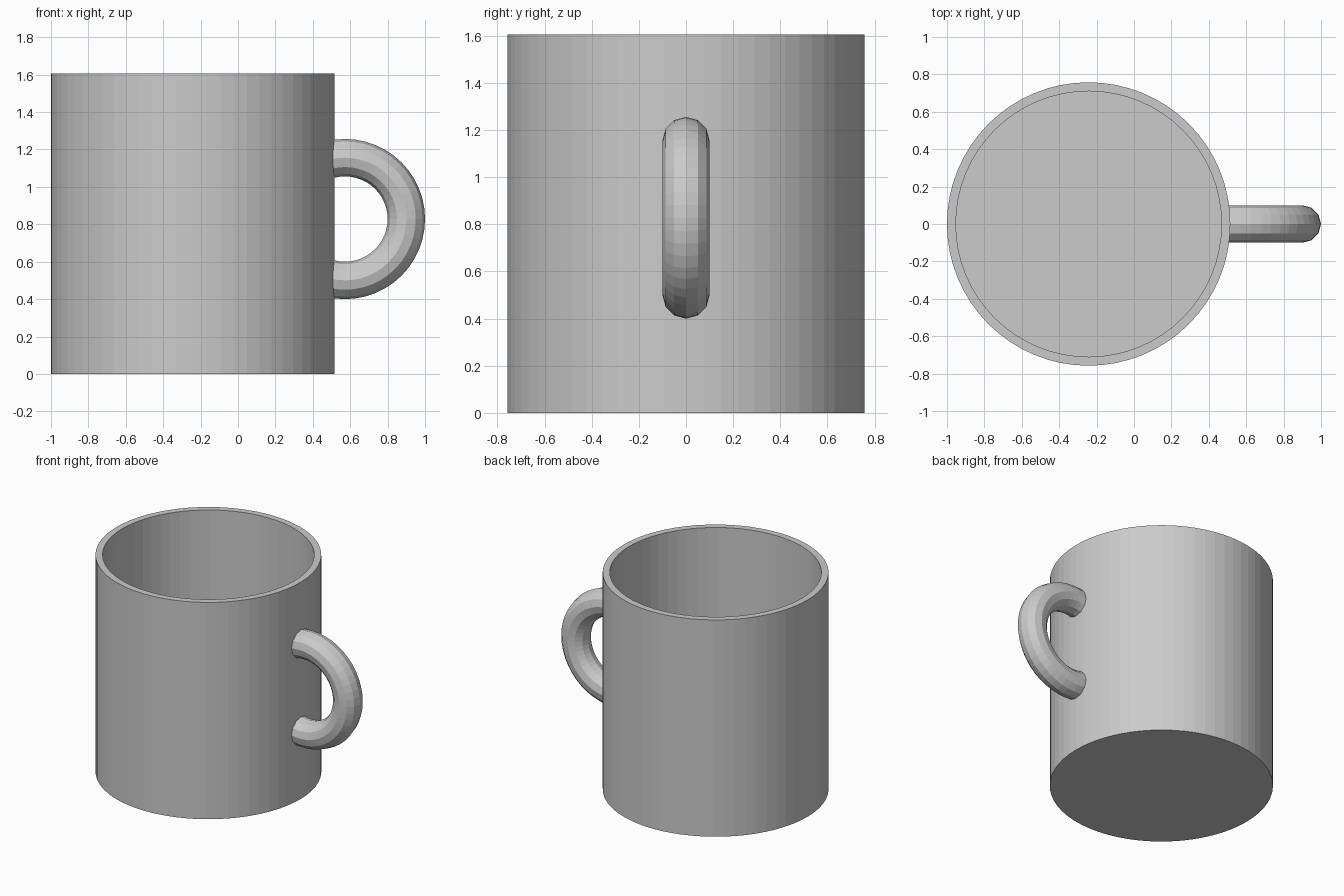
import bpy, bmesh, math

if "Cube" in bpy.data.objects:
    bpy.data.objects.remove(bpy.data.objects["Cube"])

CX, R_OUT, R_IN = -0.2425, 0.7575, 0.71    # cup centre and radii
HEIGHT, FLOOR = 1.605, 0.05
SIDES = 64

grey = bpy.data.materials.new("light grey")
grey.diffuse_color = (0.6, 0.6, 0.6, 1)
grey.use_nodes = True
grey.node_tree.nodes["Principled BSDF"].inputs["Base Color"].default_value = grey.diffuse_color


def make_object(name, bm):
    bmesh.ops.recalc_face_normals(bm, faces=bm.faces)
    mesh = bpy.data.meshes.new(name)
    bm.to_mesh(mesh)
    bm.free()
    mesh.materials.append(grey)
    obj = bpy.data.objects.new(name, mesh)
    bpy.context.collection.objects.link(obj)
    return obj


def ring(bm, count, point):
    return [bm.verts.new(point(2 * math.pi * i / count)) for i in range(count)]


def bridge(bm, a, b):
    n = len(a)
    for i in range(n):
        j = (i + 1) % n
        bm.faces.new((a[i], a[j], b[j], b[i]))


# Cup: hollow cylinder with a flat rim and a closed floor
bm = bmesh.new()
profile = [(R_OUT, 0), (R_OUT, HEIGHT), (R_IN, HEIGHT), (R_IN, FLOOR)]
rings = [ring(bm, SIDES, lambda t, r=r, z=z: (CX + r * math.cos(t), r * math.sin(t), z))
         for r, z in profile]
for a, b in zip(rings, rings[1:]):
    bridge(bm, a, b)
bm.faces.new(rings[0])
bm.faces.new(rings[-1])
make_object("cup", bm)

# Handle: upright torus, cut off inside the thickness of the cup wall
HX, HZ, MAJOR, MINOR = 0.572, 0.828, 0.328, 0.1
MAJOR_SEGS, MINOR_SEGS = 48, 12
bm = bmesh.new()
loops = []
for k in range(MAJOR_SEGS):
    a = 2 * math.pi * k / MAJOR_SEGS

    def point(t, a=a):
        r = MAJOR + MINOR * math.cos(t)
        return (HX + r * math.cos(a), MINOR * math.sin(t), HZ + r * math.sin(a))
    loops.append(ring(bm, MINOR_SEGS, point))
for k in range(MAJOR_SEGS):
    bridge(bm, loops[k], loops[(k + 1) % MAJOR_SEGS])
bmesh.ops.recalc_face_normals(bm, faces=bm.faces)
bmesh.ops.bisect_plane(bm, geom=bm.verts[:] + bm.edges[:] + bm.faces[:],
                       plane_co=(0.49, 0, 0), plane_no=(1, 0, 0), clear_inner=True)
bmesh.ops.holes_fill(bm, edges=[e for e in bm.edges if e.is_boundary], sides=0)
make_object("handle", bm)
